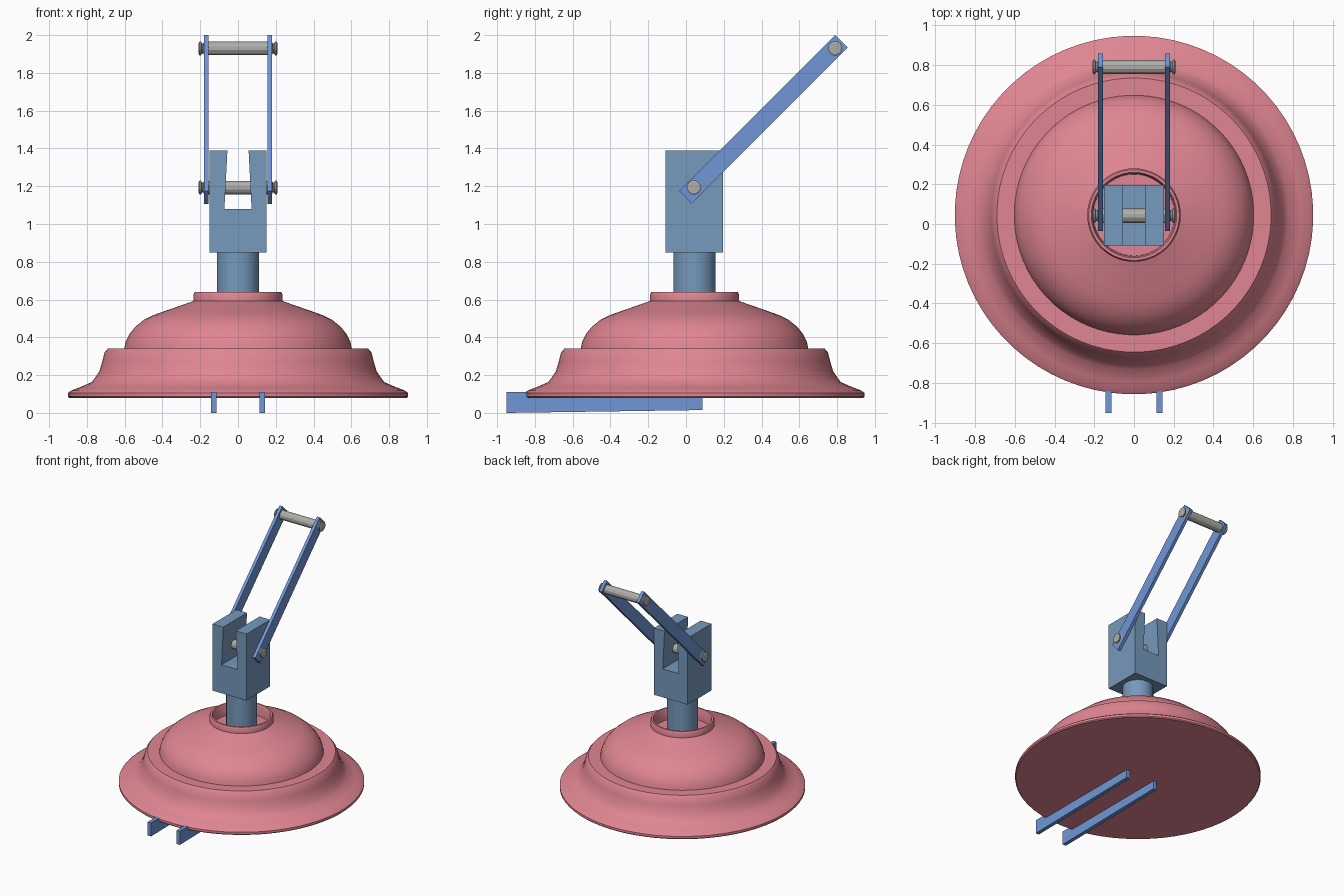
import bpy, bmesh, math
from mathutils import Matrix, Vector

if "Cube" in bpy.data.objects:
    bpy.data.objects.remove(bpy.data.objects["Cube"])

CY = 0.045  # y of the dome and post axis


def material(name, rgb):
    m = bpy.data.materials.new(name)
    m.diffuse_color = (*rgb, 1)
    m.use_nodes = True
    m.node_tree.nodes["Principled BSDF"].inputs["Base Color"].default_value = m.diffuse_color
    return m


PINK = material("pink", (0.745, 0.238, 0.287))
STEEL_BLUE = material("steel blue", (0.181, 0.319, 0.503))
BLUE = material("blue", (0.162, 0.305, 0.67))
GREY = material("grey", (0.434, 0.423, 0.40))


def finish(name, bm, mat, smooth=None):
    bmesh.ops.recalc_face_normals(bm, faces=bm.faces[:])
    me = bpy.data.meshes.new(name)
    bm.to_mesh(me)
    bm.free()
    me.materials.append(mat)
    ob = bpy.data.objects.new(name, me)
    bpy.context.collection.objects.link(ob)
    if smooth:
        bpy.ops.object.select_all(action='DESELECT')
        ob.select_set(True)
        bpy.context.view_layer.objects.active = ob
        bpy.ops.object.shade_smooth_by_angle(angle=math.radians(smooth))
    return ob


def lathe(name, profile, sides, mat, matrix, smooth=None):
    """Revolve (radius, height) points around z and cap both ends."""
    bm = bmesh.new()
    rings = []
    for r, h in profile:
        rings.append([bm.verts.new((r * math.cos(a), r * math.sin(a), h))
                      for a in (2 * math.pi * (i + 0.5) / sides for i in range(sides))])
    for a, b in zip(rings, rings[1:]):
        for i in range(sides):
            j = (i + 1) % sides
            bm.faces.new((a[i], a[j], b[j], b[i]))
    bm.faces.new(rings[0])
    bm.faces.new(rings[-1])
    bm.transform(matrix)
    return finish(name, bm, mat, smooth)


def extrude(name, points, axis, lo, hi, mat):
    """Extrude a flat outline along x (points are y,z) or y (points are x,z)."""
    bm = bmesh.new()
    put = (lambda p, d: (d, p[0], p[1])) if axis == 'x' else (lambda p, d: (p[0], d, p[1]))
    a = [bm.verts.new(put(p, lo)) for p in points]
    b = [bm.verts.new(put(p, hi)) for p in points]
    bm.faces.new(a)
    bm.faces.new(b)
    for i in range(len(points)):
        j = (i + 1) % len(points)
        bm.faces.new((a[i], a[j], b[j], b[i]))
    return finish(name, bm, mat)


# Stepped bell dome with a cup-shaped collar
dome = [(0.895, 0.08), (0.902, 0.087), (0.902, 0.105), (0.885, 0.118),
        (0.84, 0.135), (0.775, 0.163), (0.755, 0.19), (0.735, 0.22),
        (0.72, 0.27), (0.707, 0.32), (0.69, 0.34), (0.603, 0.34),
        (0.596, 0.375), (0.577, 0.415), (0.545, 0.455), (0.50, 0.492),
        (0.45, 0.517), (0.38, 0.542), (0.29, 0.573), (0.235, 0.593),
        (0.235, 0.628), (0.228, 0.641), (0.215, 0.641), (0.208, 0.628),
        (0.205, 0.55)]
lathe("dome", dome, 72, PINK, Matrix.Translation((0, CY, 0)), 35)

# Round post
lathe("post", [(0.113, 0.5), (0.113, 0.86)], 32, STEEL_BLUE,
      Matrix.Translation((0, CY, 0)), 35)

# Slotted block
half = [(0.152, 0.85), (0.152, 1.39), (0.056, 1.39), (0.072, 1.08)]
outline = half + [(-x, z) for x, z in reversed(half)]
extrude("clevis_block", outline, 'y', -0.108, 0.195, STEEL_BLUE)

# Slanted arms and lower bars, one on each side
arm = [(-0.035, 1.175), (0.03, 1.107), (0.857, 1.935), (0.79, 2.0)]
bar = [(-0.95, 0.0), (0.088, 0.015), (0.088, 0.11), (-0.95, 0.11)]
for side, s in (("left", -1), ("right", 1)):
    extrude(side + "_arm", arm, 'x', s * 0.155, s * 0.18, BLUE)
    extrude(side + "_lower_bar", bar, 'x', s * 0.114, s * 0.144, BLUE)

# Cross pins with grooved heads
head = [(0.030, 0.208), (0.038, 0.204), (0.038, 0.197), (0.027, 0.190),
        (0.027, 0.184), (0.036, 0.180), (0.037, 0.155)]
pin = [(r, -h) for r, h in head] + list(reversed(head))
for name, y, z in (("lower_pin", 0.042, 1.193), ("upper_pin", 0.79, 1.93)):
    lathe(name, pin, 12, GREY,
          Matrix.Translation((0, y, z)) @ Matrix.Rotation(math.pi / 2, 4, 'Y'))
